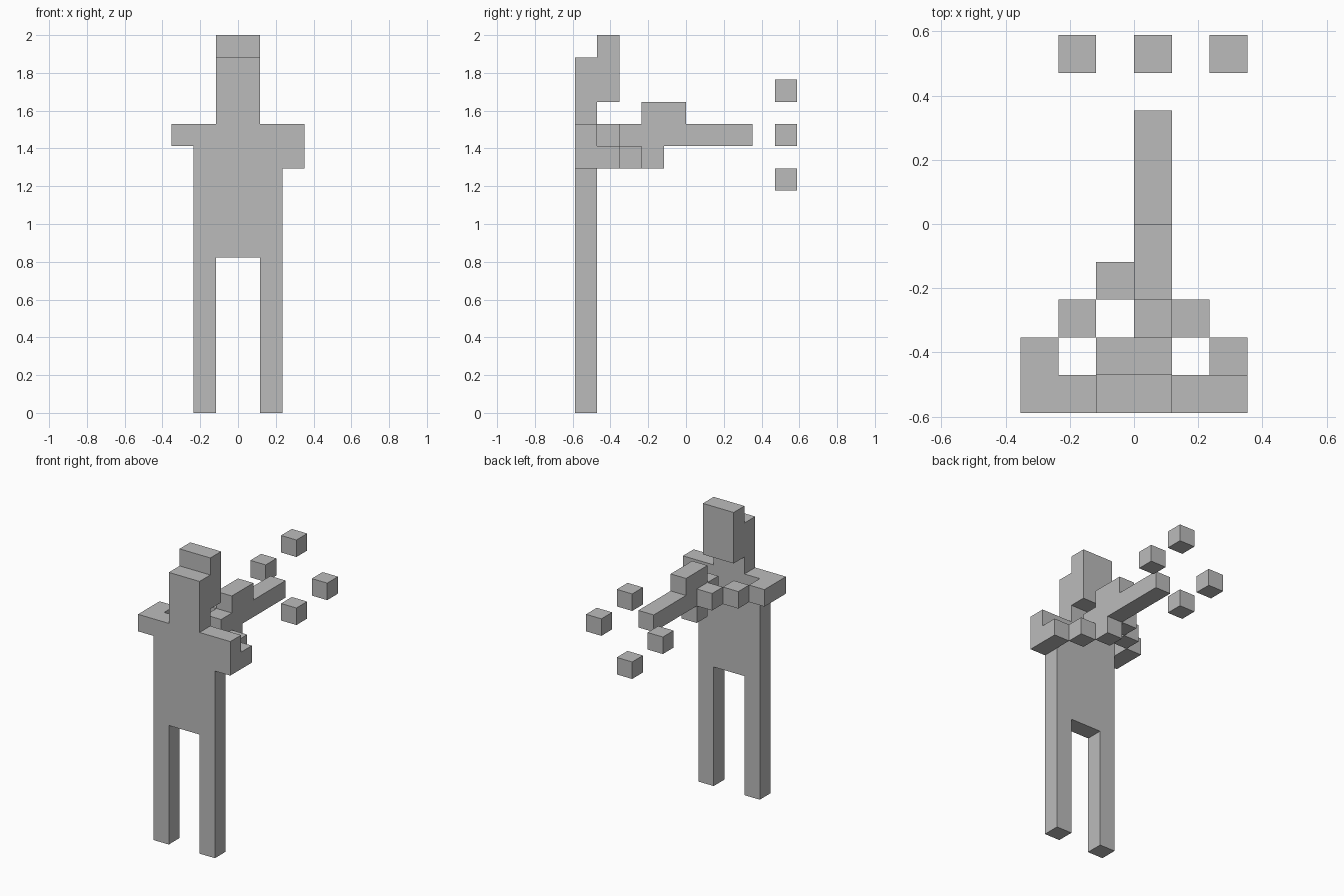
import bpy
import bmesh

cube = bpy.data.objects.get("Cube")
if cube:
    bpy.data.objects.remove(cube, do_unlink=True)

U = 2 / 17  # size of one block

grey = bpy.data.materials.new("plain grey")
grey.use_nodes = True
colour = (0.5, 0.5, 0.5, 1)
grey.diffuse_color = colour
grey.node_tree.nodes["Principled BSDF"].inputs["Base Color"].default_value = colour


def extrude_profile(name, points, axis, start, end):
    """Extrude an outline, given in blocks, along x or y."""
    def place(a, b, depth):
        return (depth * U, a * U, b * U) if axis == "x" else (a * U, depth * U, b * U)
    bm = bmesh.new()
    face = bm.faces.new([bm.verts.new(place(a, b, start)) for a, b in points])
    new = bmesh.ops.extrude_face_region(bm, geom=[face])["geom"]
    shift = place(0, 0, end - start)
    bmesh.ops.translate(bm, vec=shift, verts=[v for v in new if isinstance(v, bmesh.types.BMVert)])
    bmesh.ops.recalc_face_normals(bm, faces=bm.faces)
    mesh = bpy.data.meshes.new(name)
    bm.to_mesh(mesh)
    bm.free()
    mesh.materials.append(grey)
    obj = bpy.data.objects.new(name, mesh)
    bpy.context.collection.objects.link(obj)
    return obj


def block(name, x, y, z, width=1, depth=1, height=1):
    """Box placed by its lowest corner."""
    outline = [(x, z), (x + width, z), (x + width, z + height), (x, z + height)]
    return extrude_profile(name, outline, "y", y, y + depth)


# Flat body with legs, torso, shoulders and face
body = [(-2, 0), (-1, 0), (-1, 7), (1, 7), (1, 0), (2, 0), (2, 11), (3, 11),
        (3, 13), (1, 13), (1, 16), (-1, 16), (-1, 13), (-3, 13), (-3, 12), (-2, 12)]
extrude_profile("body", body, "y", -5, -4)

# Back of the head
block("head_back", -1, -4, 14, width=2, height=3)

# Arms step inward towards the gun
for i, part in enumerate(("upper_arm", "forearm", "hand")):
    block("right_" + part, -3 + i, -4 + i, 12)
    block("left_" + part, 2 - i, -4 + i, 11)

# Long gun with a raised sight
gun = [(-3, 12), (3, 12), (3, 13), (0, 13), (0, 14), (-2, 14), (-2, 13), (-3, 13)]
extrude_profile("gun", gun, "x", 0, 1)

# Floating blocks in a diamond around the muzzle line
for name, dx, dz in (("left", 2, 0), ("right", -2, 0), ("upper", 0, 2), ("lower", 0, -2)):
    block(name + "_floating_block", dx, 4, 12 + dz)
